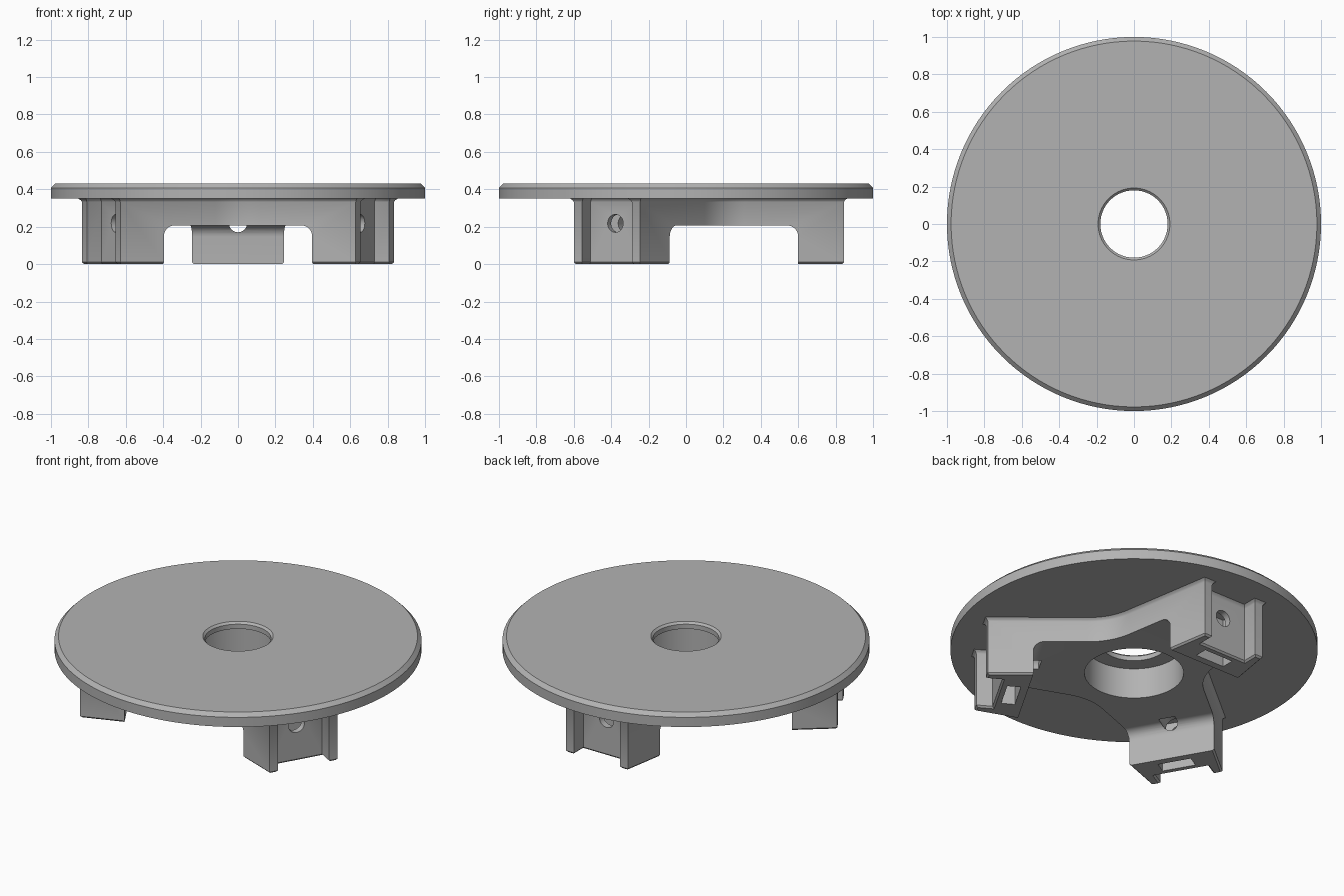
import bpy, bmesh, math
from mathutils import Vector, Matrix

default = bpy.data.objects.get("Cube")
if default:
    bpy.data.objects.remove(default, do_unlink=True)

grey = bpy.data.materials.new("plain grey")
grey.use_nodes = True
GREY = (0.45, 0.45, 0.45, 1)
grey.diffuse_color = GREY
grey.node_tree.nodes["Principled BSDF"].inputs["Base Color"].default_value = GREY

ARM_ANGLES = [math.radians(a) for a in (90, 210, 330)]


def make_object(name, bm):
    bmesh.ops.recalc_face_normals(bm, faces=bm.faces)
    mesh = bpy.data.meshes.new(name)
    bm.to_mesh(mesh)
    bm.free()
    mesh.materials.append(grey)
    obj = bpy.data.objects.new(name, mesh)
    bpy.context.collection.objects.link(obj)
    return obj


def shade(obj):
    bpy.ops.object.select_all(action='DESELECT')
    obj.select_set(True)
    bpy.context.view_layer.objects.active = obj
    bpy.ops.object.shade_smooth_by_angle(angle=math.radians(30))


def lathe(name, profile, steps=128):
    """Spin a closed (radius, height) profile about z."""
    bm = bmesh.new()
    rings = [[bm.verts.new((r * math.cos(a), r * math.sin(a), z)) for r, z in profile]
             for a in (math.tau * i / steps for i in range(steps))]
    n = len(profile)
    for i, ring in enumerate(rings):
        after = rings[(i + 1) % steps]
        for j in range(n):
            k = (j + 1) % n
            bm.faces.new((ring[j], after[j], after[k], ring[k]))
    return make_object(name, bm)


def offset(points, d):
    """Move a counter-clockwise outline outward by d with mitred corners."""
    result = []
    for i, p in enumerate(points):
        a = (p - points[i - 1]).normalized()
        b = (points[(i + 1) % len(points)] - p).normalized()
        na, nb = Vector((a.y, -a.x)), Vector((b.y, -b.x))
        result.append(p + (na + nb) * d / (1 + na.dot(nb)))
    return result


def loft(name, points, levels):
    """Stack offset copies of an outline at (height, offset) levels."""
    bm = bmesh.new()
    rings = [[bm.verts.new((p.x, p.y, z)) for p in offset(points, d)] for z, d in levels]
    n = len(points)
    for low, high in zip(rings, rings[1:]):
        for j in range(n):
            k = (j + 1) % n
            bm.faces.new((low[j], low[k], high[k], high[j]))
    bm.faces.new(rings[0][::-1])
    bm.faces.new(rings[-1])
    return make_object(name, bm)


def cut(target, cutter):
    cutter.hide_render = True
    mod = target.modifiers.new("cut", 'BOOLEAN')
    mod.operation = 'DIFFERENCE'
    mod.solver = 'EXACT'
    mod.object = cutter
    bpy.context.view_layer.objects.active = target
    bpy.ops.object.modifier_apply(modifier=mod.name)
    bpy.data.objects.remove(cutter, do_unlink=True)


# Round plate with chamfered rim, centre hole and counterbore
plate = lathe("round_plate", [(0.27, 0.35), (1, 0.35), (1, 0.408), (0.978, 0.43),
                              (0.192, 0.43), (0.18, 0.418), (0.18, 0.39), (0.27, 0.39)])
shade(plate)

# Outline of one arm: tapered sides, recessed end, curved web to the next arm
ROOT, TIP = Vector((0.31, 0.294)), Vector((0.845, 0.205))
FLOOR, SLOT = 0.755, 0.153
apex = Vector((0.182, 0.315))
to_next = Matrix.Rotation(math.radians(120), 2)
next_root = to_next @ Vector((ROOT.x, -ROOT.y))
arm = [Vector((TIP.x, -TIP.y)), Vector((TIP.x, -SLOT)), Vector((FLOOR, -SLOT)),
       Vector((FLOOR, SLOT)), Vector((TIP.x, SLOT)), TIP]
WEB = 12
for i in range(WEB + 1):
    t = i / WEB
    arm.append(ROOT * (1 - t) ** 2 + apex * 2 * t * (1 - t) + next_root * t * t)
outline = [Matrix.Rotation(a, 2) @ p for a in ARM_ANGLES for p in arm]

# Three-armed bracket, chamfered below and flared where it meets the plate
bracket = loft("three_arm_bracket", outline,
               [(0, -0.01), (0.01, 0), (0.332, 0), (0.342, 0.005), (0.352, 0.018)])

# Hollow below the hub, leaving a foot at the end of each arm
INNER, HUB = 0.6, 0.207
triangle = [Vector((math.cos(a), math.sin(a))) * INNER * 2
            for a in (ang + math.pi / 3 for ang in ARM_ANGLES)]
R = 0.06
arch = [(-0.1, 0), (HUB - R, 0)]
for i in range(1, 9):
    a = math.pi / 2 * i / 8
    arch.append((HUB - R + R * math.sin(a), -R + R * math.cos(a)))
cut(bracket, loft("hollow_cutter", triangle, arch))

# Counterbore through the hub
bore = bmesh.new()
bmesh.ops.create_cone(bore, cap_ends=True, segments=128, radius1=0.27, radius2=0.27, depth=1)
cut(bracket, make_object("bore_cutter", bore))

# Screw hole and nut pocket in each foot
for a in ARM_ANGLES:
    turn = Matrix.Rotation(a, 4, 'Z')
    hole = bmesh.new()
    bmesh.ops.create_cone(hole, cap_ends=True, segments=32, radius1=0.048, radius2=0.048,
                          depth=0.4, matrix=turn @ Matrix.Translation((0.72, 0, 0.218))
                          @ Matrix.Rotation(math.pi / 2, 4, 'Y'))
    cut(bracket, make_object("screw_cutter", hole))
    pocket = bmesh.new()
    bmesh.ops.create_cube(pocket, size=1, matrix=turn @ Matrix.Translation((0.68, 0, 0.1))
                          @ Matrix.Diagonal((0.075, 0.19, 0.38, 1)))
    cut(bracket, make_object("pocket_cutter", pocket))
shade(bracket)
